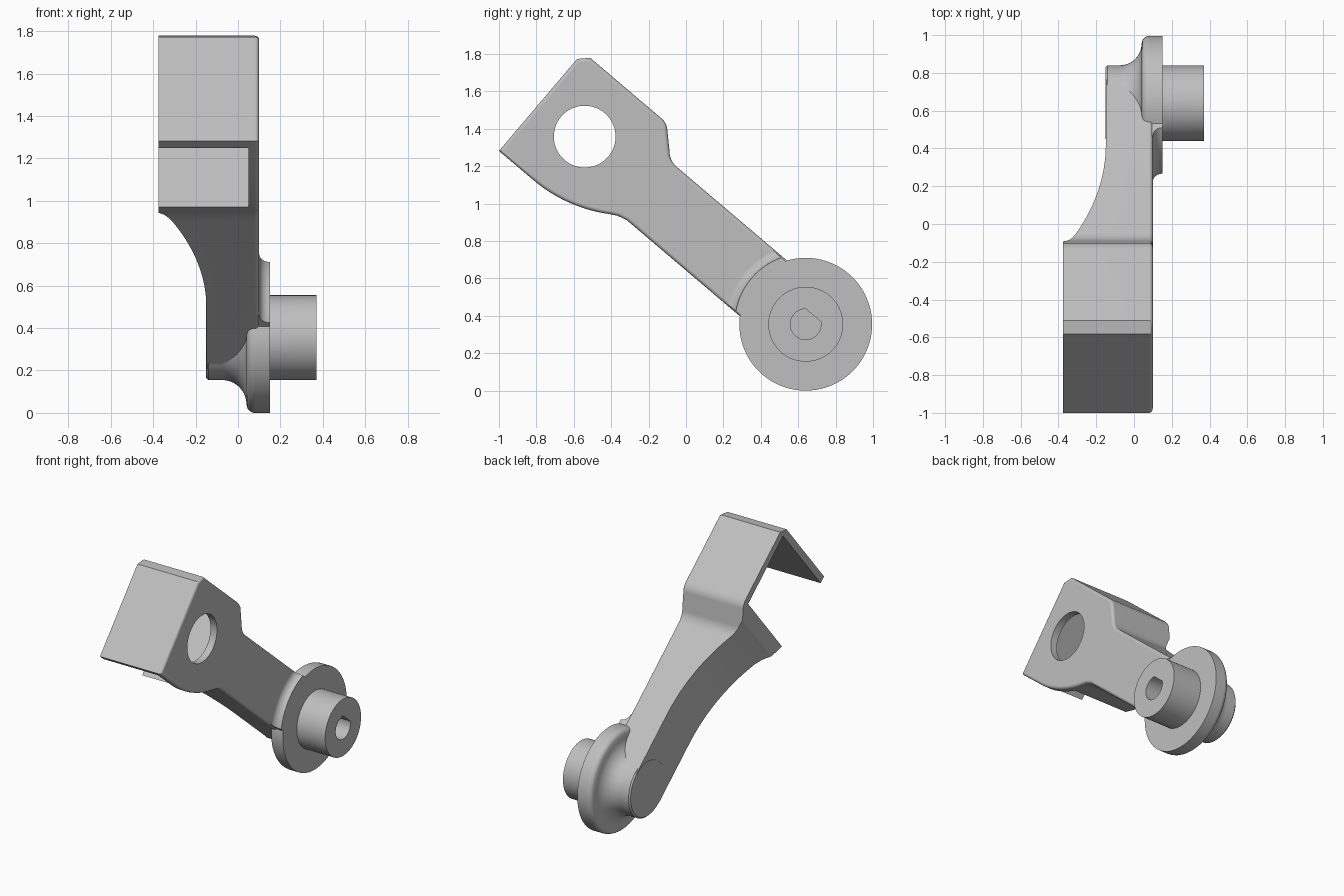
import bpy, bmesh
from math import radians, sin, cos, tau, asin, atan2
from mathutils import Matrix, Vector

old = bpy.data.objects.get("Cube")
if old:
    bpy.data.objects.remove(old, do_unlink=True)

metal = bpy.data.materials.new("light grey metal")
metal.use_nodes = True
GREY = (0.52, 0.52, 0.52, 1)
metal.diffuse_color = GREY
metal.node_tree.nodes["Principled BSDF"].inputs["Base Color"].default_value = GREY

# Local frame: x across, u along the arm (zero at the pivot), v across the arm
TILT = atan2(0.647, 0.762)


def arc(cu, cv, r, a0, a1, n=10):
    steps = [radians(a0 + (a1 - a0) * i / n) for i in range(n + 1)]
    return [(cu + r * cos(a), cv + r * sin(a)) for a in steps]


def finish(name, bm):
    bmesh.ops.recalc_face_normals(bm, faces=bm.faces)
    me = bpy.data.meshes.new(name)
    bm.to_mesh(me)
    bm.free()
    me.materials.append(metal)
    ob = bpy.data.objects.new(name, me)
    bpy.context.collection.objects.link(ob)
    return ob


def prism(name, outline, lo, hi, place, round_edge=0):
    """Extrude an outline from lo to hi; place maps (a, b, depth) to a point."""
    bm = bmesh.new()
    rings = [[bm.verts.new(place(a, b, d)) for a, b in outline] for d in (lo, hi)]
    bm.faces.new(rings[0])
    cap = bm.faces.new(rings[1])
    n = len(outline)
    for i in range(n):
        j = (i + 1) % n
        bm.faces.new((rings[0][i], rings[0][j], rings[1][j], rings[1][i]))
    bmesh.ops.recalc_face_normals(bm, faces=bm.faces)
    if round_edge:
        bmesh.ops.bevel(bm, geom=list(cap.edges), offset=round_edge, segments=4,
                        profile=0.5, affect='EDGES')
    return finish(name, bm)


def across(u, v, x):
    return (x, u, v)


def sideways(u, x, v):
    return (x, u, v)


def lathe(name, profile, steps=80):
    """Turn (radius, x) points around the pivot axis."""
    bm = bmesh.new()
    vs = [bm.verts.new((x, r, 0)) for r, x in profile]
    es = [bm.edges.new(p) for p in zip(vs, vs[1:])]
    bmesh.ops.spin(bm, geom=vs + es, cent=(0, 0, 0), axis=(1, 0, 0),
                   angle=tau, steps=steps)
    bmesh.ops.remove_doubles(bm, verts=bm.verts, dist=0.0001)
    return finish(name, bm)


def apply_all(ob):
    bpy.ops.object.select_all(action='DESELECT')
    bpy.context.view_layer.objects.active = ob
    ob.select_set(True)
    for m in list(ob.modifiers):
        bpy.ops.object.modifier_apply(modifier=m.name)


def combine(ob, other, operation):
    m = ob.modifiers.new(operation, 'BOOLEAN')
    m.operation = operation
    m.solver = 'EXACT'
    m.object = other
    apply_all(ob)
    bpy.data.objects.remove(other, do_unlink=True)


def box(name, u0, u1, v0, v1, x0, x1):
    return prism(name, [(u0, v0), (u1, v0), (u1, v1), (u0, v1)], x0, x1, across)


# Arm and head as one silhouette, rounded along the outer side
HALF = 0.195
outline = [(-1.85, -0.355)]
outline += arc(-1.61, 0.445, 0.8, 270, 302.5, 12)
outline += [(-1.14, -0.208), (-1.09, -HALF), (0, -HALF), (0, HALF)]
outline += arc(-1.07, 0.305, 0.11, 270, 220, 8)
outline += arc(-1.30, 0.25, 0.09, 40, 90, 8)
outline += [(-1.80, 0.34), (-1.85, 0.29)]
body = prism("bracket_arm", outline, -0.375, 0.10, across, 0.02)

# Curved taper on the inner side of the arm
BACK, BEND, RADIUS = -0.149, -0.45, 1.3
sweep = asin(0.80 / RADIUS) * 360 / tau
taper = [(0.3, BACK)] + arc(BEND, BACK - RADIUS, RADIUS, 90, 90 + sweep, 16)
taper += [(taper[-1][0], -0.6), (0.3, -0.6)]
combine(body, prism("taper_cutter", taper, -0.6, 0.6, sideways), 'DIFFERENCE')

# Open pocket leaving the front, top and side walls of the head
combine(body, box("pocket_cutter", -1.80, -1.29, -0.6, 0.29, -0.6, 0.05), 'DIFFERENCE')

# Round hole through the side wall
hole = arc(-1.55, 0, 0.165, 0, 360, 64)[:-1]
combine(body, prism("hole_cutter", hole, -0.1, 0.3, across), 'DIFFERENCE')

# Hub, flange and boss turned around the pivot
hub = [(0, -0.15), (0.19, -0.15), (0.2, -0.14)]
hub += arc(0.315, -0.075, 0.115, 180, 90, 10)
hub += arc(0.315, 0.08, 0.04, -60, 0, 5)
hub += [(0.355, 0.15), (0.2, 0.15), (0.2, 0.37), (0, 0.37)]
combine(body, lathe("hub", hub), 'UNION')

# Concave blend from the flange onto the arm
collar = lathe("collar", [(0, 0.02), (0.43, 0.02)]
               + arc(0.43, 0.15, 0.05, 270, 180, 6) + [(0, 0.15)])
combine(collar, box("collar_limit", -0.6, -0.1, -0.188, 0.188, -0.1, 0.3), 'INTERSECT')
combine(body, collar, 'UNION')

# D-shaped shaft socket in the boss
socket = arc(0, 0, 0.082, 130, 410, 40)
combine(body, prism("socket_cutter", socket, 0.0, 0.5, across), 'DIFFERENCE')

# Tilt into place and shade
body.data.transform(Matrix.Translation(Vector((0, 0.64, 0.355)))
                    @ Matrix.Rotation(-TILT, 4, 'X'))
body.data.materials.clear()
body.data.materials.append(metal)
for p in body.data.polygons:
    p.material_index = 0
apply_all(body)
bpy.ops.object.shade_smooth_by_angle(angle=radians(32))
weighted = body.modifiers.new("even_shading", 'WEIGHTED_NORMAL')
weighted.keep_sharp = True
apply_all(body)
